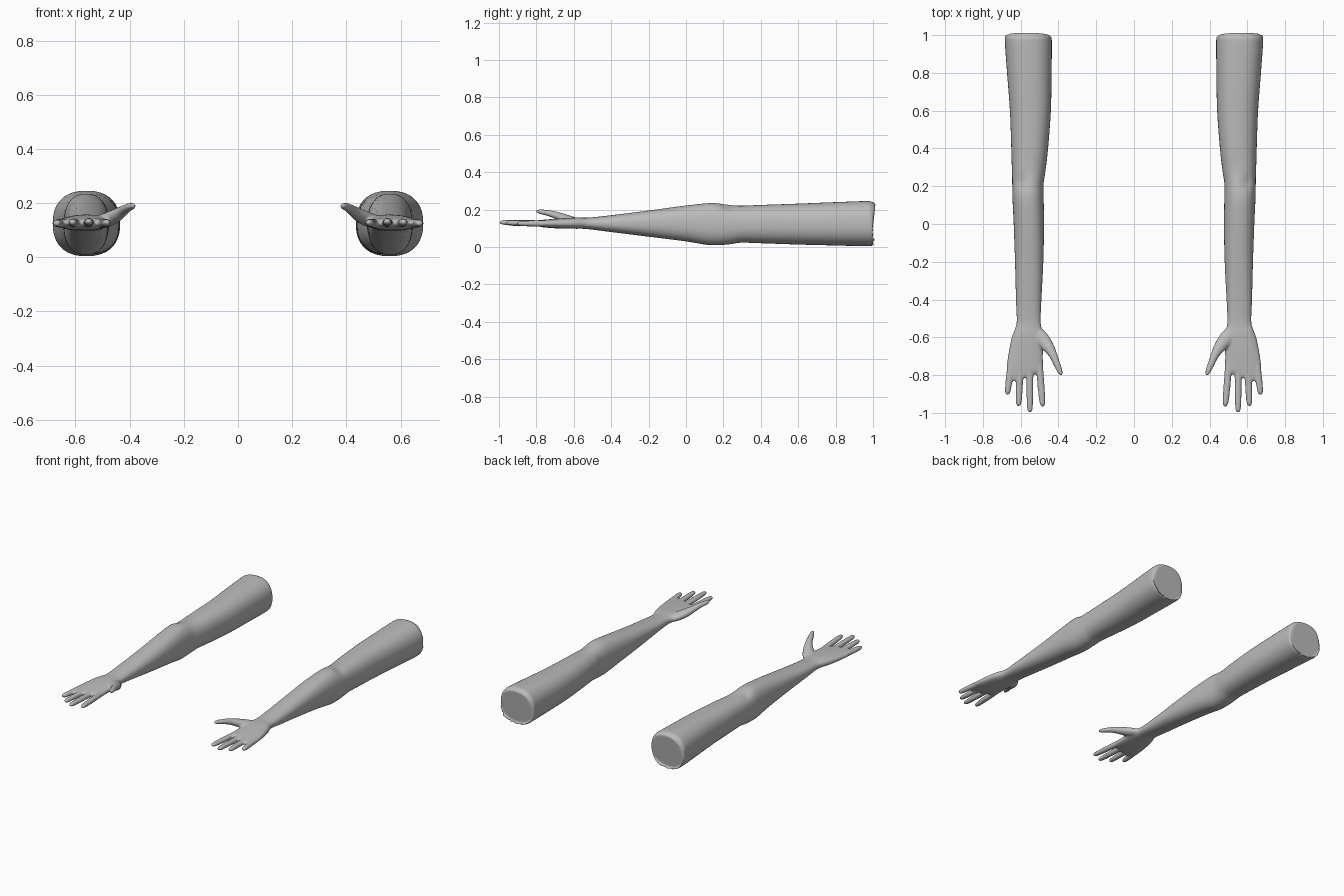
import bpy, bmesh, math
from mathutils import Vector

if "Cube" in bpy.data.objects:
    bpy.data.objects.remove(bpy.data.objects["Cube"])

skin = bpy.data.materials.new("plain_grey")
skin.diffuse_color = (0.5, 0.5, 0.5, 1)
skin.use_nodes = True
skin.node_tree.nodes["Principled BSDF"].inputs["Base Color"].default_value = skin.diffuse_color


def resample(rows, steps):
    """Catmull-Rom interpolation of rows of numbers."""
    out = []
    for i in range(len(rows) - 1):
        a, b = rows[max(i - 1, 0)], rows[i]
        c, d = rows[i + 1], rows[min(i + 2, len(rows) - 1)]
        for s in range(steps):
            t = s / steps
            out.append([0.5 * (2 * q + (r - p) * t + (2 * p - 5 * q + 4 * r - w) * t * t
                        + (3 * q - p - 3 * r + w) * t ** 3) for p, q, r, w in zip(a, b, c, d)])
    return out + [list(rows[-1])]


def loft(bm, rows, power=2.0, steps=5, sides=40):
    """Closed tube through rows of (x, y, z, half width, half height)."""
    rows = resample(rows, steps)
    rings = []
    for i, (x, y, z, rw, rh) in enumerate(rows):
        t = Vector(rows[min(i + 1, len(rows) - 1)][:3]) - Vector(rows[max(i - 1, 0)][:3])
        side = t.cross(Vector((0, 0, 1))).normalized()
        up = side.cross(t).normalized()
        ring = []
        for k in range(sides):
            a = 2 * math.pi * k / sides
            c, s = math.cos(a), math.sin(a)
            u = math.copysign(abs(c) ** (2 / power), c) * rw
            v = math.copysign(abs(s) ** (2 / power), s) * rh
            ring.append(bm.verts.new(Vector((x, y, z)) + side * u + up * v))
        rings.append(ring)
    for a, b in zip(rings, rings[1:]):
        for k in range(sides):
            n = (k + 1) % sides
            bm.faces.new((a[k], a[n], b[n], b[k]))
    bm.faces.new(rings[0])
    bm.faces.new(rings[-1][::-1])


# y, inner x, outer x, bottom z, top z along the limb
LIMB = [(1.0, .455, .665, .022, .228), (.993, .441, .679, .009, .242),
        (.97, .435, .684, .004, .246), (.8, .436, .672, .008, .24),
        (.6, .44, .657, .013, .232), (.4, .455, .650, .020, .225),
        (.29, .468, .647, .023, .221), (.22, .478, .645, .013, .228),
        (.13, .478, .643, .010, .235), (0, .476, .637, .030, .222),
        (-.2, .480, .630, .055, .195), (-.4, .490, .625, .080, .170),
        (-.51, .494, .621, .094, .158), (-.56, .488, .629, .098, .157)]
PALM = [(-.50, .502, .612, .104, .148), (-.56, .487, .630, .098, .157),
        (-.62, .480, .650, .098, .156), (-.70, .482, .666, .100, .151),
        (-.76, .480, .674, .105, .146), (-.79, .484, .668, .111, .143),
        (-.81, .500, .640, .118, .138)]

# base x, base y, tip x, tip y, tip z
FINGERS = [(.502, -.74, .483, -.967, .128), (.552, -.74, .551, -.998, .132),
           (.602, -.74, .611, -.965, .130), (.648, -.72, .671, -.905, .126)]


def section(rows):
    return [((a + b) / 2, y, (c + d) / 2, (b - a) / 2, (d - c) / 2) for y, a, b, c, d in rows]


def finger(bm, bx, by, tx, ty, tz):
    # fraction along the finger, half width, half height
    shape = [(0, .019, .017), (.3, .019, .017), (.55, .0185, .016), (.8, .017, .0145),
             (.93, .0145, .012), (.98, .010, .008), (1, .004, .003)]
    loft(bm, [(bx + (tx - bx) * f, by + (ty - by) * f, .125 + (tz - .125) * f, w, h)
              for f, w, h in shape], sides=20)


def arm(name, sign):
    bm = bmesh.new()
    loft(bm, section(LIMB), 2.35)
    loft(bm, section(PALM), 2.5)
    for f in FINGERS:
        finger(bm, *f)
    # thumb with its fleshy root
    loft(bm, [(.535, -.55, .128, .022, .018), (.500, -.595, .133, .040, .025),
              (.462, -.640, .148, .034, .025), (.430, -.690, .168, .023, .020),
              (.411, -.735, .181, .018, .016), (.394, -.775, .188, .015, .013),
              (.386, -.797, .191, .009, .008), (.384, -.803, .191, .003, .003)], sides=20)
    # elbow fold on the upper side
    for v in bm.verts:
        if v.co.z > .13:
            d = ((v.co.x - .60) / .03) ** 2 + ((v.co.y - .22) / .04) ** 2
            v.co.z -= .012 * math.exp(-d)
        v.co.x *= sign
    bmesh.ops.recalc_face_normals(bm, faces=bm.faces)
    me = bpy.data.meshes.new(name)
    bm.to_mesh(me)
    bm.free()
    me.materials.append(skin)
    ob = bpy.data.objects.new(name, me)
    bpy.context.collection.objects.link(ob)
    # fuse the parts into one smooth skin
    fuse = ob.modifiers.new("fuse", 'REMESH')
    fuse.mode = 'VOXEL'
    fuse.voxel_size = .006
    fuse.use_smooth_shade = True
    relax = ob.modifiers.new("relax", 'SMOOTH')
    relax.factor = .5
    relax.iterations = 4


arm("left_arm", 1)
arm("right_arm", -1)
